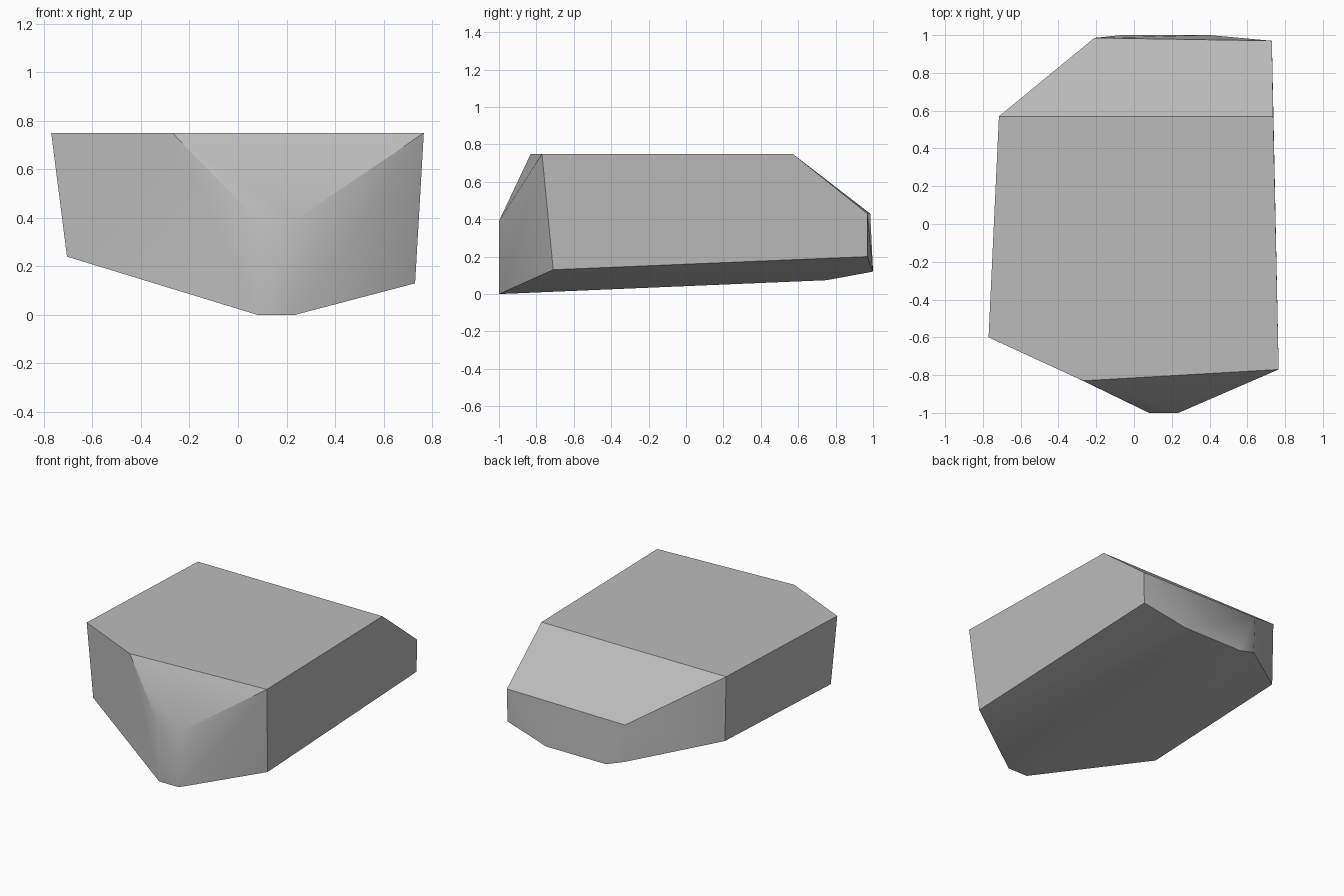
import bpy
import bmesh
from math import radians

cube = bpy.data.objects.get("Cube")
if cube:
    bpy.data.objects.remove(cube, do_unlink=True)

# Stone colour
stone = bpy.data.materials.new("stone_grey")
stone.use_nodes = True
grey = (0.5, 0.5, 0.5, 1)
stone.diffuse_color = grey
bsdf = next(n for n in stone.node_tree.nodes if n.type == "BSDF_PRINCIPLED")
bsdf.inputs["Base Color"].default_value = grey

# Flat top outline, all at one height
TOP = 0.75
top_outline = [(-0.77, -0.6), (-0.27, -0.83), (0.766, -0.77), (0.737, 0.57), (-0.715, 0.57)]
corners = [(x, y, TOP) for x, y in top_outline]

# Blunt upright nose: upper and lower pair
for x in (0.08, 0.235):
    corners += [(x, -1, 0.39), (x, -1, 0)]

# Lower edge of the sloped back, and the back's underside
corners += [(0.73, 0.97, 0.43), (-0.21, 0.985, 0.43)]
corners += [(0.725, 0.97, 0.2), (0.4, 1, 0.12), (-0.07, 1, 0.12), (-0.2, 0.982, 0.163)]

# Side undersides and the narrow keel
corners += [(0.73, -0.71, 0.13), (-0.705, -0.62, 0.24), (-0.705, 0.57, 0.29)]
corners += [(0.08, 0.75, 0.074), (0.235, 0.75, 0.074)]

# Wrap the corners into one faceted boulder and merge nearly flat triangles
bm = bmesh.new()
for c in corners:
    bm.verts.new(c)
bmesh.ops.convex_hull(bm, input=bm.verts[:])
bmesh.ops.dissolve_limit(bm, angle_limit=radians(4), verts=bm.verts[:], edges=bm.edges[:])
bmesh.ops.recalc_face_normals(bm, faces=bm.faces[:])

mesh = bpy.data.meshes.new("boulder")
bm.to_mesh(mesh)
bm.free()
mesh.materials.append(stone)
boulder = bpy.data.objects.new("boulder", mesh)
bpy.context.collection.objects.link(boulder)

# Soften shallow creases, keep the broad facets crisp
bpy.ops.object.select_all(action="DESELECT")
boulder.select_set(True)
bpy.context.view_layer.objects.active = boulder
bpy.ops.object.shade_smooth_by_angle(angle=radians(32))
